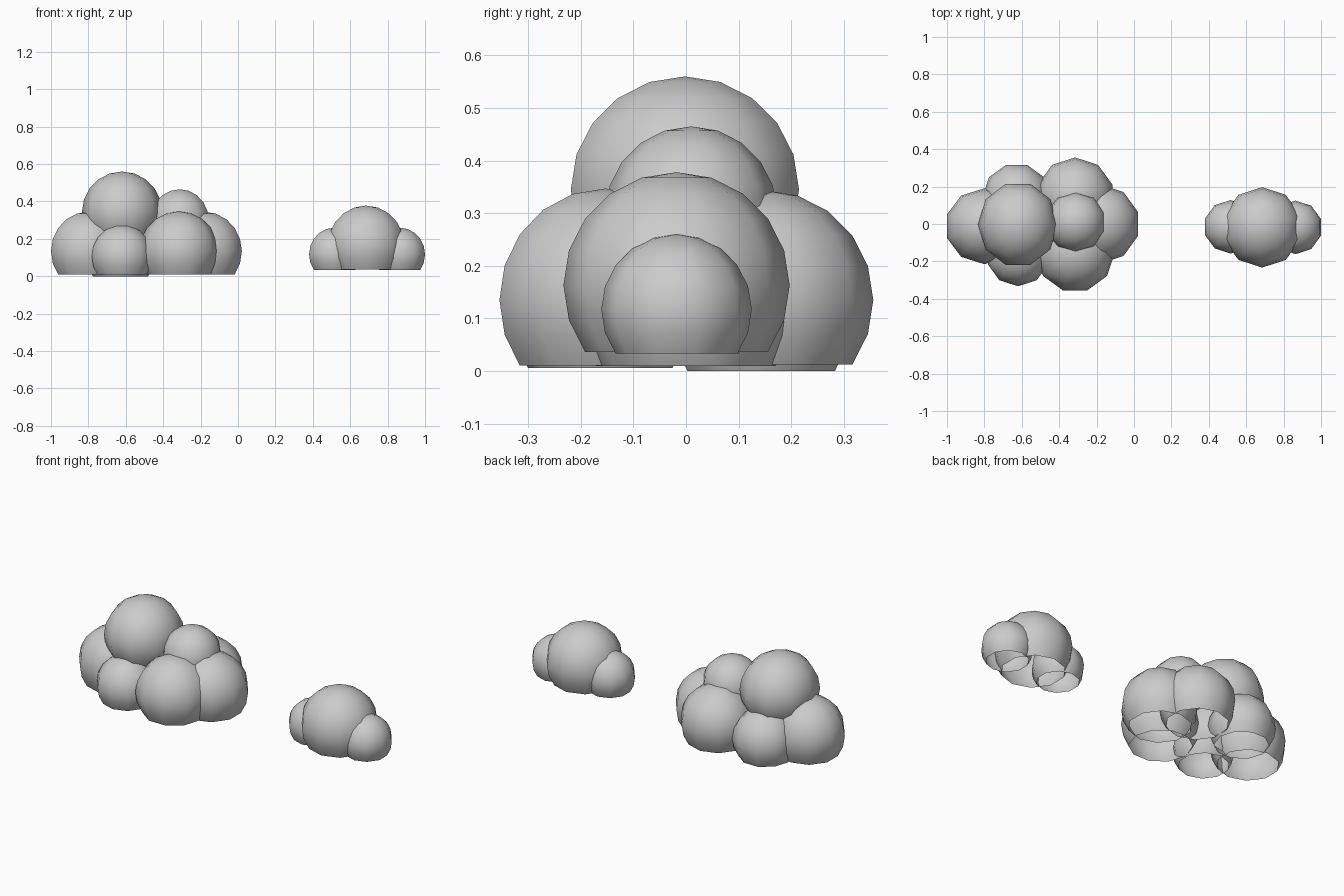
import bpy, bmesh
from math import sin, cos, pi, radians

if "Cube" in bpy.data.objects:
    bpy.data.objects.remove(bpy.data.objects["Cube"])

SIDES, STEP = 10, radians(18)


def puff(name, loc, size, turn=18):
    """Low-poly ball, open below its second ring under the equator."""
    bm = bmesh.new()
    rings = []
    for lat in range(-2, 5):
        rings.append([bm.verts.new((cos(lat * STEP) * cos(radians(turn) + 2 * pi * i / SIDES),
                                    cos(lat * STEP) * sin(radians(turn) + 2 * pi * i / SIDES),
                                    sin(lat * STEP))) for i in range(SIDES)])
    top = bm.verts.new((0, 0, 1))
    for i in range(SIDES):
        j = (i + 1) % SIDES
        for a, b in zip(rings, rings[1:]):
            bm.faces.new((a[i], a[j], b[j], b[i]))
        bm.faces.new((rings[-1][i], rings[-1][j], top))
    sx, sy, sz = size if isinstance(size, tuple) else (size,) * 3
    for v in bm.verts:
        v.co = (v.co.x * sx + loc[0], v.co.y * sy + loc[1], v.co.z * sz + loc[2])
    for f in bm.faces:
        f.smooth = True
    me = bpy.data.meshes.new(name)
    bm.to_mesh(me)
    bm.free()
    ob = bpy.data.objects.new(name, me)
    bpy.context.collection.objects.link(ob)


# Large cloud: ring of lower puffs
puff("large_cloud_left", (-0.80, -0.012, 0.134), (0.21, 0.203, 0.211))
puff("large_cloud_right", (-0.18, 0.0, 0.134), 0.211)
puff("large_cloud_front_left", (-0.62, -0.163, 0.106), 0.17)
puff("large_cloud_back_left", (-0.628, 0.143, 0.107), 0.182, 0)
puff("large_cloud_front_right", (-0.315, -0.153, 0.135), 0.212, 0)
puff("large_cloud_back_right", (-0.315, 0.147, 0.135), 0.209)
# Large cloud: upper puffs
puff("large_cloud_top", (-0.62, -0.002, 0.345), (0.214, 0.228, 0.215), 0)
puff("large_cloud_top_small", (-0.312, 0.01, 0.302), 0.163)

# Small cloud
puff("small_cloud_middle", (0.685, -0.018, 0.163), 0.215)
puff("small_cloud_left", (0.516, -0.015, 0.117), 0.143)
puff("small_cloud_right", (0.864, -0.018, 0.117), 0.143)
